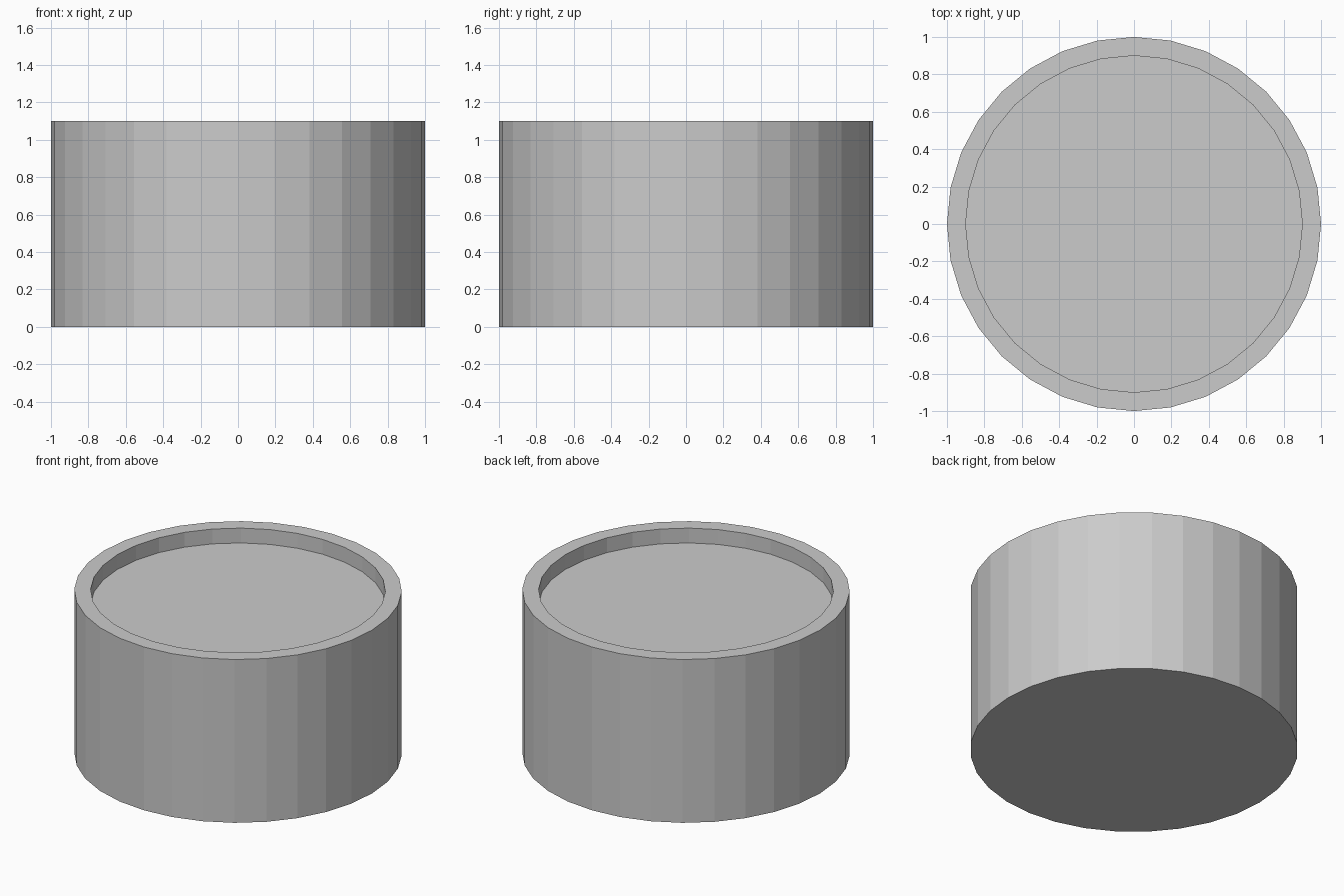
import bpy
import bmesh
from mathutils import Matrix

if "Cube" in bpy.data.objects:
    bpy.data.objects.remove(bpy.data.objects["Cube"])

SIDES, RADIUS, HEIGHT = 32, 1.0, 1.1
RIM, DEPTH = 0.1, 0.1

bm = bmesh.new()

# Solid drum body standing on the ground
bmesh.ops.create_cone(bm, cap_ends=True, segments=SIDES, radius1=RADIUS,
                      radius2=RADIUS, depth=HEIGHT,
                      matrix=Matrix.Translation((0, 0, HEIGHT / 2)))

# Top rim: inset the cap by scaling an extruded copy inward
bm.normal_update()
top = max(bm.faces, key=lambda f: f.calc_center_median().z)
top = bmesh.ops.extrude_discrete_faces(bm, faces=[top])["faces"][0]
scale = (RADIUS - RIM) / RADIUS
bmesh.ops.scale(bm, verts=top.verts[:], vec=(scale, scale, 1))

# Shallow recess inside the rim
top = bmesh.ops.extrude_discrete_faces(bm, faces=[top])["faces"][0]
bmesh.ops.translate(bm, verts=top.verts[:], vec=(0, 0, -DEPTH))

bmesh.ops.recalc_face_normals(bm, faces=bm.faces[:])
mesh = bpy.data.meshes.new("recessed_drum")
bm.to_mesh(mesh)
bm.free()
drum = bpy.data.objects.new("recessed_drum", mesh)
bpy.context.collection.objects.link(drum)
